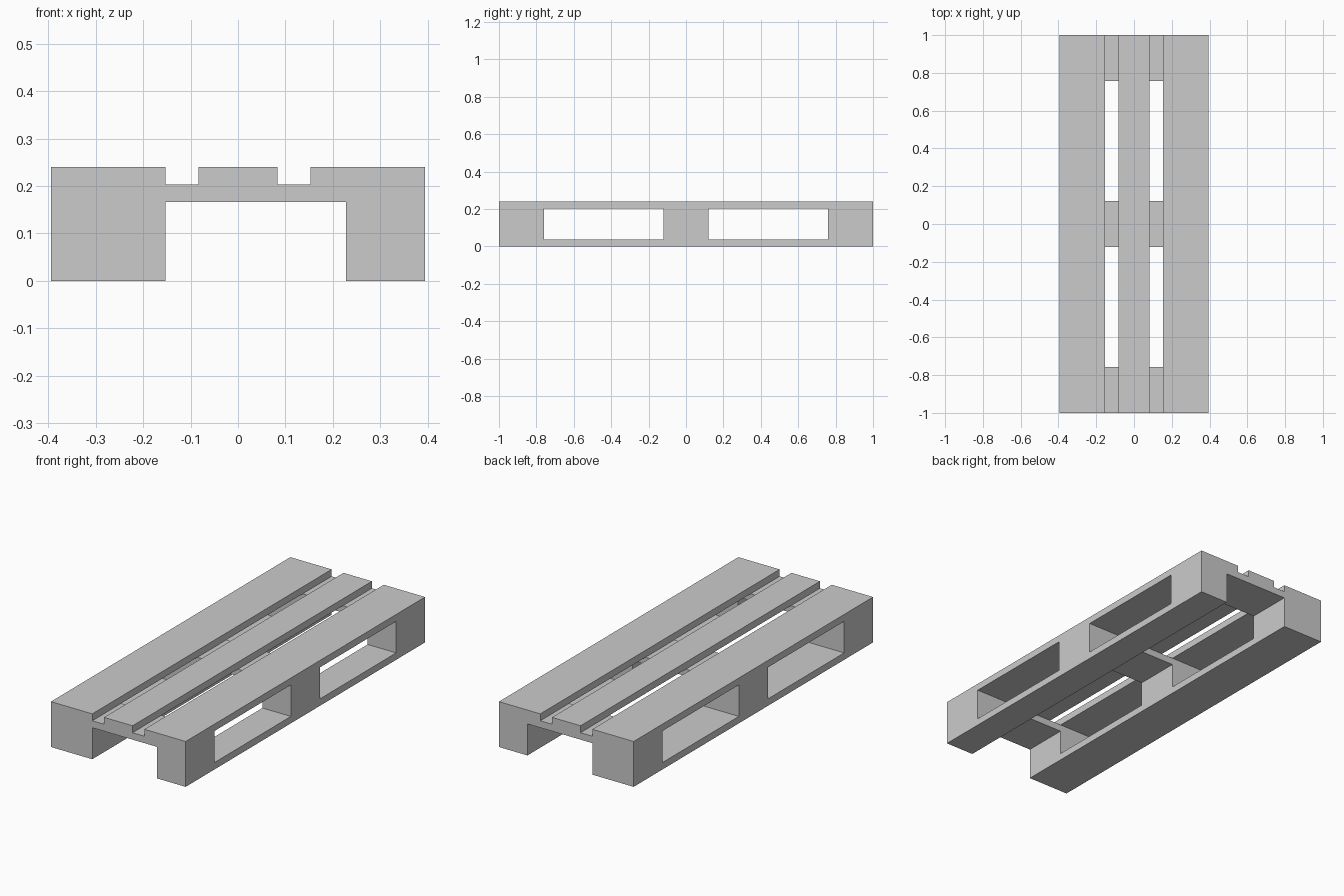
import bpy, bmesh

if "Cube" in bpy.data.objects:
    bpy.data.objects.remove(bpy.data.objects["Cube"])

LENGTH = 1.0                     # half length along y
HALF_W = 0.394
BOARD = 0.0367                   # board thickness
BAR_Z, DECK_Z, TOP = 0.1667, 0.2033, 0.24
BLOCK = 0.2417                   # block length along y


def extrude_profile(name, points, y0, y1):
    """Closed prism from an x-z outline, extruded along y."""
    mesh = bpy.data.meshes.new(name)
    bm = bmesh.new()
    face = bm.faces.new([bm.verts.new((x, y0, z)) for x, z in points])
    grown = bmesh.ops.extrude_face_region(bm, geom=[face])["geom"]
    for v in grown:
        if isinstance(v, bmesh.types.BMVert):
            v.co.y = y1
    bmesh.ops.recalc_face_normals(bm, faces=bm.faces)
    bm.to_mesh(mesh)
    bm.free()
    obj = bpy.data.objects.new(name, mesh)
    bpy.context.collection.objects.link(obj)
    return obj


# Pallet body: wide left runner, narrow right runner, grooved slat deck
outer, slat, inner = 0.1523, 0.0833, 0.2273
outline = [(-HALF_W, 0), (-outer, 0), (-outer, BAR_Z), (inner, BAR_Z),
           (inner, 0), (HALF_W, 0), (HALF_W, TOP), (outer, TOP),
           (outer, DECK_Z), (slat, DECK_Z), (slat, TOP), (-slat, TOP),
           (-slat, DECK_Z), (-outer, DECK_Z), (-outer, TOP), (-HALF_W, TOP)]
pallet = extrude_profile("pallet", outline, -LENGTH, LENGTH)

# Fork openings between the three rows of blocks
window = [(-0.5, BOARD), (0.5, BOARD), (0.5, DECK_Z), (-0.5, DECK_Z)]
cutters = []
for side in (-1, 1):
    near, far = sorted((side * BLOCK / 2, side * (LENGTH - BLOCK)))
    cutter = extrude_profile("fork_opening_cutter", window, near, far)
    cutter.hide_render = True
    cutters.append(cutter)
    mod = pallet.modifiers.new("fork_opening", 'BOOLEAN')
    mod.operation = 'DIFFERENCE'
    mod.solver = 'EXACT'
    mod.object = cutter

# Bake the openings and drop the cutters
bpy.context.view_layer.objects.active = pallet
pallet.select_set(True)
for mod in list(pallet.modifiers):
    bpy.ops.object.modifier_apply(modifier=mod.name)
for cutter in cutters:
    bpy.data.objects.remove(cutter)
